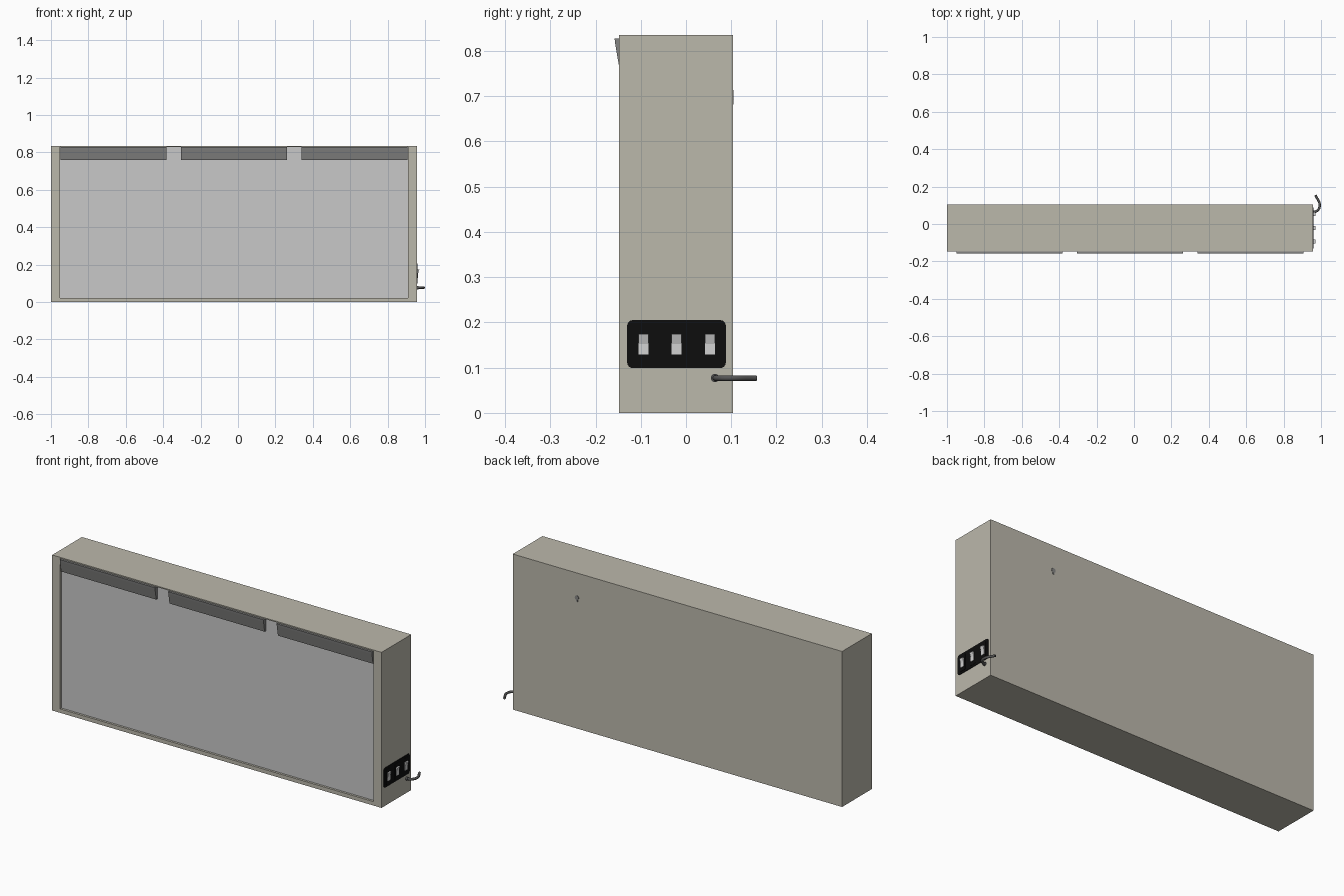
import bpy, bmesh, math
from mathutils import Vector

if "Cube" in bpy.data.objects:
    bpy.data.objects.remove(bpy.data.objects["Cube"])


def material(name, rgb):
    m = bpy.data.materials.new(name)
    m.diffuse_color = (*rgb, 1)
    m.use_nodes = True
    m.node_tree.nodes["Principled BSDF"].inputs["Base Color"].default_value = m.diffuse_color
    return m


BEIGE = material("beige casing", (0.50, 0.48, 0.41))
PANEL = material("pale diffuser", (0.58, 0.58, 0.58))
GREY = material("grey clip", (0.23, 0.23, 0.225))
BLACK = material("black plastic", (0.004, 0.004, 0.004))
WHITE = material("white rocker", (0.65, 0.65, 0.65))
CABLE = material("dark cable", (0.09, 0.09, 0.09))


def finish(bm, name, *mats):
    bmesh.ops.recalc_face_normals(bm, faces=bm.faces)
    me = bpy.data.meshes.new(name)
    bm.to_mesh(me)
    bm.free()
    ob = bpy.data.objects.new(name, me)
    for m in mats:
        me.materials.append(m)
    bpy.context.collection.objects.link(ob)
    return ob


def prism(name, points, offset, mat):
    """Extrude a flat polygon along an offset vector."""
    bm = bmesh.new()
    face = bm.faces.new([bm.verts.new(p) for p in points])
    ext = bmesh.ops.extrude_face_region(bm, geom=[face], use_keep_orig=True)
    moved = [v for v in ext["geom"] if isinstance(v, bmesh.types.BMVert)]
    bmesh.ops.translate(bm, verts=moved, vec=Vector(offset))
    return finish(bm, name, mat)


def rounded(cy, cz, w, h, r, x, n=4):
    """Rounded rectangle outline in the YZ plane."""
    pts = []
    for i, (sy, sz) in enumerate([(1, 1), (-1, 1), (-1, -1), (1, -1)]):
        for k in range(n + 1):
            a = math.pi / 2 * (i + k / n)
            pts.append((x, cy + sy * (w / 2 - r) + r * math.cos(a),
                        cz + sz * (h / 2 - r) + r * math.sin(a)))
    return pts


# Casing with a shallow recessed diffuser in its front
X0, X1, Y0, Y1, H = -1.0, 0.956, -0.148, 0.104, 0.835
bm = bmesh.new()
bmesh.ops.create_cube(bm, size=1)
for v in bm.verts:
    v.co = ((X0 + X1) / 2 + v.co.x * (X1 - X0),
            (Y0 + Y1) / 2 + v.co.y * (Y1 - Y0), H / 2 + v.co.z * H)
front = min(bm.faces, key=lambda f: f.calc_center_median().y)
bmesh.ops.inset_individual(bm, faces=[front], thickness=0.01)
for v in front.verts:
    v.co = (-0.953 if v.co.x < 0 else 0.909, Y0, 0.021 if v.co.z < 0.4 else 0.829)
ext = bmesh.ops.extrude_discrete_faces(bm, faces=[front])
screen = ext["faces"][0]
for v in screen.verts:
    v.co.y += 0.012
screen.material_index = 1
finish(bm, "casing", BEIGE, PANEL)

# Three wedge-shaped film clips along the top
for i in range(3):
    x = -0.948 + i * 0.644
    prism(f"film_clip_{i + 1}",
          [(x, Y0 + 0.011, 0.828), (x, -0.158, 0.828), (x, -0.1565, 0.816),
           (x, Y0 + 0.001, 0.760), (x, Y0 + 0.011, 0.760)], (0.565, 0, 0), GREY)

# Switch plate with three rockers in raised surrounds
prism("switch_plate", rounded(-0.021, 0.152, 0.218, 0.106, 0.012, X1 - 0.001),
      (0.004, 0, 0), BLACK)
for i in range(3):
    y = -0.105 + i * 0.0735
    prism(f"switch_surround_{i + 1}", rounded(y + 0.011, 0.152, 0.040, 0.084, 0.004, X1),
          (0.0045, 0, 0), BLACK)
    prism(f"rocker_{i + 1}",
          [(X1, y, 0.129), (X1 + 0.007, y, 0.129), (X1 + 0.007, y, 0.152),
           (X1 + 0.014, y, 0.174), (X1, y, 0.174)], (0, 0.022, 0), WHITE)

# Power cable leaving the side and curving backwards
cu = bpy.data.curves.new("power_cable", "CURVE")
cu.dimensions = "3D"
cu.bevel_depth = 0.0065
cu.bevel_resolution = 3
cu.resolution_u = 8
cu.use_fill_caps = True
sp = cu.splines.new("BEZIER")
path = [(0.95, 0.064), (0.978, 0.070), (0.993, 0.098), (0.970, 0.155)]
sp.bezier_points.add(len(path) - 1)
for bp, (x, y) in zip(sp.bezier_points, path):
    bp.co = (x, y, 0.077)
    bp.handle_left_type = bp.handle_right_type = "AUTO"
cable = bpy.data.objects.new("power_cable", cu)
cu.materials.append(CABLE)
bpy.context.collection.objects.link(cable)

# Collar where the cable enters the casing
bpy.ops.mesh.primitive_cylinder_add(vertices=20, radius=0.009, depth=0.012,
                                    location=(X1 + 0.003, 0.064, 0.077),
                                    rotation=(0, math.pi / 2, 0))
collar = bpy.context.object
collar.name = "cable_collar"
collar.data.materials.append(CABLE)
bpy.ops.object.shade_smooth_by_angle()

# Keyhole hanger on the back
bpy.ops.mesh.primitive_cylinder_add(vertices=16, radius=0.012, depth=0.003,
                                    location=(0.575, Y1, 0.702),
                                    rotation=(math.pi / 2, 0, 0))
key = bpy.context.object
key.name = "keyhole_hanger"
key.data.materials.append(GREY)
prism("keyhole_slot", [(0.57, Y1, 0.682), (0.58, Y1, 0.682),
                       (0.58, Y1, 0.70), (0.57, Y1, 0.70)], (0, 0.0015, 0), GREY)
